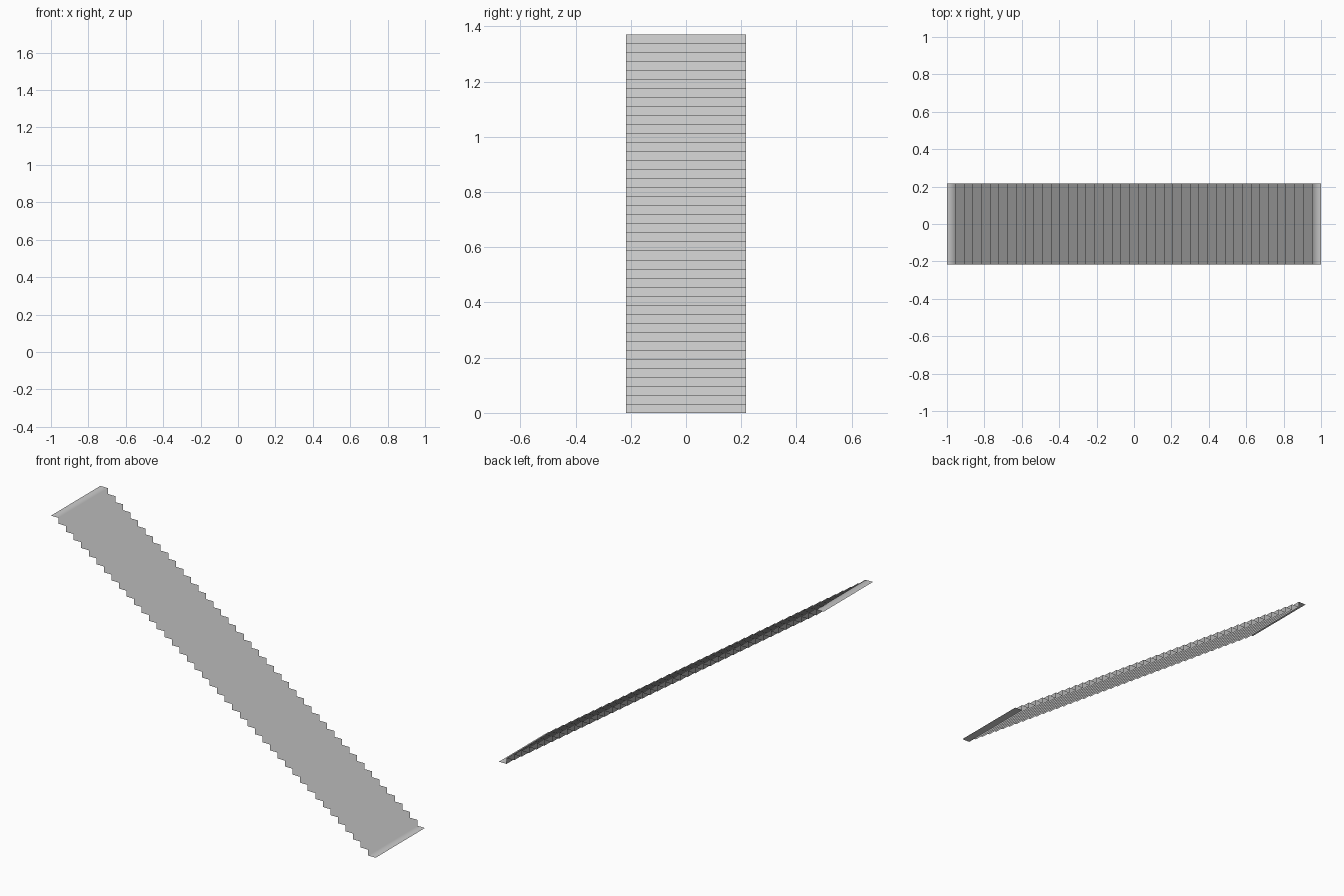
import bpy, bmesh

if "Cube" in bpy.data.objects:
    bpy.data.objects.remove(bpy.data.objects["Cube"])

RISERS, HEIGHT, HALF_W = 42, 1.37, 0.217
TREADS = RISERS + 1
run, rise = 2.0 / TREADS, HEIGHT / RISERS

# Stepped profile, descending from -x to +x, tread at both ends
profile = []
for i in range(TREADS):
    z = HEIGHT - i * rise
    profile += [(-1 + i * run, z), (-1 + (i + 1) * run, z)]

# Sweep the profile across the width as an open sheet
bm = bmesh.new()
rows = [[bm.verts.new((x, y, z)) for x, z in profile] for y in (-HALF_W, HALF_W)]
for i in range(len(profile) - 1):
    f = bm.faces.new((rows[0][i], rows[0][i + 1], rows[1][i + 1], rows[1][i]))
    f.smooth = True
bm.normal_update()

mesh = bpy.data.meshes.new("stair_sheet")
bm.to_mesh(mesh)
bm.free()
stairs = bpy.data.objects.new("stair_sheet", mesh)
bpy.context.collection.objects.link(stairs)
